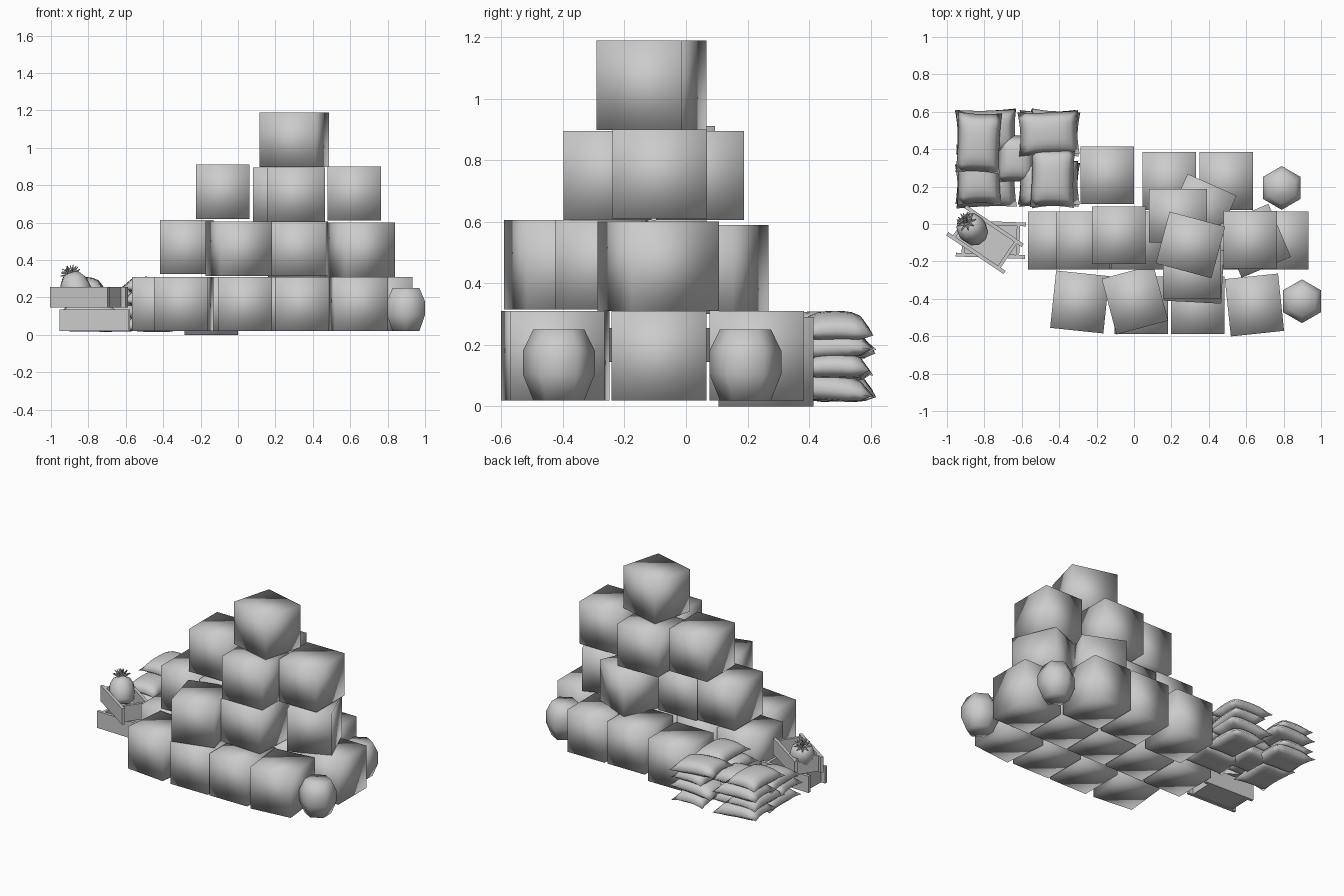
import bpy, bmesh, math, random
from mathutils import Matrix, Vector

random.seed(4)
if "Cube" in bpy.data.objects:
    bpy.data.objects.remove(bpy.data.objects["Cube"])

grey = bpy.data.materials.new("plain_grey")
grey.use_nodes = True
grey.diffuse_color = (0.6, 0.6, 0.6, 1)
grey.node_tree.nodes["Principled BSDF"].inputs["Base Color"].default_value = (0.6, 0.6, 0.6, 1)


def finish(bm, name, matrix, smooth=True):
    bmesh.ops.recalc_face_normals(bm, faces=bm.faces)
    for f in bm.faces:
        f.smooth = smooth
    mesh = bpy.data.meshes.new(name)
    bm.to_mesh(mesh)
    bm.free()
    mesh.materials.append(grey)
    ob = bpy.data.objects.new(name, mesh)
    ob.matrix_world = matrix
    bpy.context.collection.objects.link(ob)
    return ob


def place(x, y, z, turn=0):
    return Matrix.Translation((x, y, z)) @ Matrix.Rotation(math.radians(turn), 4, 'Z')


def add_box(bm, centre, size):
    bmesh.ops.create_cube(bm, size=1, matrix=Matrix.Translation(centre) @ Matrix.Diagonal((*size, 1)))


def lathe(bm, profile, sides, start=0.0):
    rings = []
    for r, z in profile:
        angles = [start + 2 * math.pi * i / sides for i in range(sides)]
        rings.append([bm.verts.new((r * math.cos(a), r * math.sin(a), z)) for a in angles])
    for low, high in zip(rings, rings[1:]):
        for i in range(sides):
            j = (i + 1) % sides
            bm.faces.new((low[i], low[j], high[j], high[i]))
    bm.faces.new(rings[0][::-1])
    bm.faces.new(rings[-1])


# Crates: x, y, base height, turn
def crate(name, x, y, z, turn=0):
    bm = bmesh.new()
    add_box(bm, (0, 0, 0.145), (0.286, 0.308, 0.29))
    finish(bm, name, place(x, y, z, turn))


for i in range(5):
    crate("bottom_middle_crate", -0.425 + i * 0.304, -0.088, 0.02)
for x, y, turn in ((-0.29, -0.417, -6), (0.04, -0.435, 0), (0.34, -0.435, 0), (0.644, -0.433, 6)):
    crate("bottom_front_crate", x, y, 0.02, turn)
for x, y, z in ((-0.142, 0.26, 0), (0.188, 0.23, 0.02), (0.493, 0.23, 0.02)):
    crate("bottom_back_crate", x, y, z)
for x, y, z, turn in ((-0.275, -0.088, 0.325, 0), (0.02, -0.088, 0.315, 0), (0.005, -0.405, 0.315, 15),
                      (0.32, -0.275, 0.315, 87), (0.647, -0.09, 0.31, 23), (0.355, 0.069, 0.3, -24)):
    crate("second_layer_crate", x, y, z, turn)
for x, y, z, turn in ((-0.082, -0.06, 0.62, 0), (0.235, 0.045, 0.605, 90),
                      (0.31, -0.255, 0.605, 90), (0.622, -0.085, 0.61, 0)):
    crate("third_layer_crate", x, y, z, turn)
crate("top_crate", 0.302, -0.112, 0.898, 75)

# Six-sided barrels
for x, y in ((0.79, 0.193), (0.898, -0.413)):
    bm = bmesh.new()
    lathe(bm, ((0.083, 0), (0.117, 0.085), (0.117, 0.16), (0.083, 0.23)), 6, math.pi / 6)
    finish(bm, "barrel", place(x, y, 0.02))


# Pillow-shaped sacks with pinched seams
def sack(x, y, z, length, width, turn):
    bm = bmesh.new()
    for side in (1, -1):
        made = bmesh.ops.create_grid(bm, x_segments=8, y_segments=8, size=1)
        for v in made["verts"]:
            u, w = v.co.x, v.co.y
            puff = max(0, (1 - u ** 4) * (1 - w ** 4)) ** 0.7
            v.co = (u * length / 2 * (1 - 0.06 * (1 - w * w)),
                    w * width / 2 * (1 - 0.06 * (1 - u * u)),
                    side * 0.043 * puff - 0.012 * (u * u + w * w))
    bmesh.ops.remove_doubles(bm, verts=bm.verts, dist=0.0005)
    tilt = Matrix.Rotation(random.uniform(-0.08, 0.08), 4, 'Y')
    finish(bm, "sack", place(x, y, z, turn + random.uniform(-3, 3)) @ tilt)


for layer in range(4):
    z = 0.065 + layer * 0.067
    pinwheel = [(-0.83, 0.435, 90), (-0.455, 0.485, 0), (-0.435, 0.25, 90), (-0.79, 0.205, 0)]
    if layer == 3:
        pinwheel.pop()
    for x, y, turn in pinwheel:
        if layer % 2 == 0:
            y, turn = 0.7 - y, -turn
        sack(x, y, z, 0.325, 0.235, turn)
    if layer < 3:
        sack(-0.63, 0.35, z, 0.26, 0.2, 90)


# Open trays: floor, long side boards and inset end boards
def tray(name, x, y, z, height, turn):
    bm = bmesh.new()
    add_box(bm, (0, 0, 0.01), (0.3, 0.17, 0.012))
    for s in (1, -1):
        add_box(bm, (0, s * 0.087, height / 2), (0.37, 0.02, height))
        add_box(bm, (s * 0.145, 0, height / 2), (0.018, 0.17, height))
    finish(bm, name, place(x, y, z, turn), smooth=False)


tray("lower_tray", -0.765, -0.083, 0.02, 0.115, -2)
tray("upper_tray", -0.797, -0.083, 0.145, 0.11, -34)

# Leaning rounded fruit with a leafy crown, resting in the upper tray
axis = Vector((-0.07, 0.09, 0.2))
lean = Matrix.Translation((-0.84, -0.06, 0.17)) @ axis.to_track_quat('Z', 'Y').to_matrix().to_4x4()
bm = bmesh.new()
lathe(bm, ((0.045, 0), (0.072, 0.025), (0.08, 0.08), (0.074, 0.13), (0.052, 0.165), (0.03, 0.172)), 10)
finish(bm, "fruit_body", lean)
bm = bmesh.new()
for count, spread, length in ((9, 1.2, 0.06), (7, 0.75, 0.06), (4, 0.3, 0.055)):
    for i in range(count):
        m = Matrix.Rotation(2 * math.pi * i / count + spread, 4, 'Z') @ Matrix.Rotation(spread, 4, 'Y')
        m = Matrix.Translation((0, 0, 0.17)) @ m @ Matrix.Translation((0, 0, length / 2))
        bmesh.ops.create_cone(bm, segments=4, cap_ends=True, radius1=0.012, radius2=0.002, depth=length, matrix=m)
finish(bm, "fruit_crown", lean, smooth=False)
